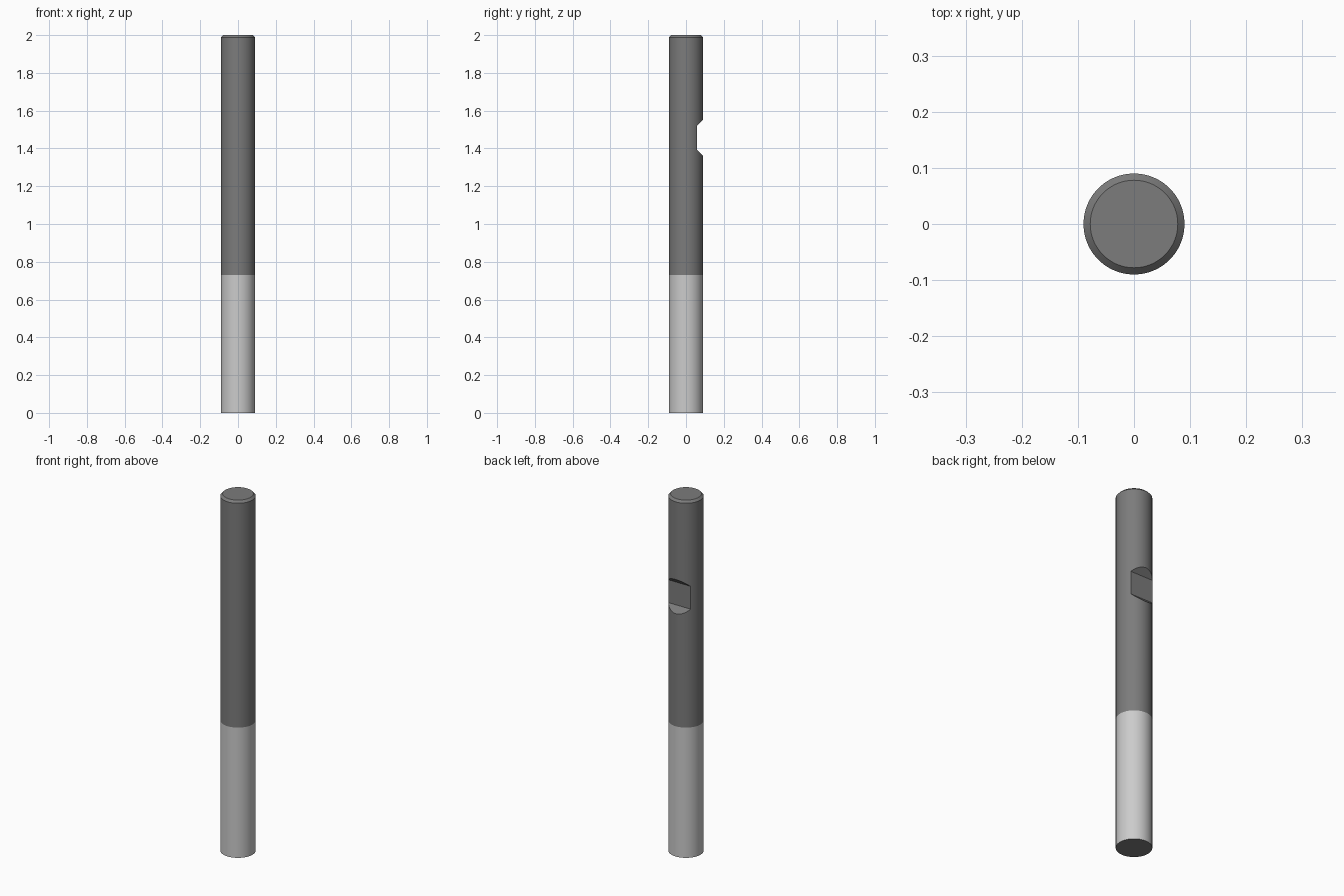
import bpy, bmesh, math

if "Cube" in bpy.data.objects:
    bpy.data.objects.remove(bpy.data.objects["Cube"])

R, H, SPLIT, CHAMFER = 0.09, 2.0, 0.73, 0.012


def material(name, v):
    m = bpy.data.materials.new(name)
    m.diffuse_color = (v, v, v, 1)
    m.use_nodes = True
    m.node_tree.nodes["Principled BSDF"].inputs["Base Color"].default_value = m.diffuse_color
    return m


def finish(name, bm):
    bmesh.ops.recalc_face_normals(bm, faces=bm.faces)
    mesh = bpy.data.meshes.new(name)
    bm.to_mesh(mesh)
    bm.free()
    ob = bpy.data.objects.new(name, mesh)
    bpy.context.collection.objects.link(ob)
    return ob


# Round rod: lathed profile, chamfered at the top
bm = bmesh.new()
profile = [(0, 0), (R, 0), (R, SPLIT), (R, H - CHAMFER), (R - CHAMFER, H), (0, H)]
verts = [bm.verts.new((r, 0, z)) for r, z in profile]
edges = [bm.edges.new(pair) for pair in zip(verts, verts[1:])]
bmesh.ops.spin(bm, geom=verts + edges, axis=(0, 0, 1), cent=(0, 0, 0),
               angle=math.tau, steps=96, use_duplicate=False)
bmesh.ops.remove_doubles(bm, verts=bm.verts, dist=1e-5)
# Bright lower band, dark everywhere else
for f in bm.faces:
    z = f.calc_center_median().z
    f.material_index = 1 if 0.01 < z < SPLIT else 0
rod = finish("rod", bm)
rod.data.materials.append(material("dark_steel", 0.2))
rod.data.materials.append(material("bright_steel", 0.55))

# Cutter for the notch with 45 degree ends on the back
bm = bmesh.new()
section = [(0.058, 1.393), (0.058, 1.521), (0.138, 1.601), (0.138, 1.313)]
face = bm.faces.new([bm.verts.new((-0.2, y, z)) for y, z in section])
ext = bmesh.ops.extrude_face_region(bm, geom=[face])
bmesh.ops.translate(bm, vec=(0.4, 0, 0),
                    verts=[g for g in ext["geom"] if isinstance(g, bmesh.types.BMVert)])
cutter = finish("notch_cutter", bm)
cutter.data.materials.append(rod.data.materials[0])

# Cut the notch, then smooth the round walls
bpy.context.view_layer.objects.active = rod
rod.select_set(True)
mod = rod.modifiers.new("notch", "BOOLEAN")
mod.operation = "DIFFERENCE"
mod.solver = "EXACT"
mod.object = cutter
bpy.ops.object.modifier_apply(modifier=mod.name)
bpy.data.objects.remove(cutter)
bpy.ops.object.shade_smooth_by_angle(angle=math.radians(25))
